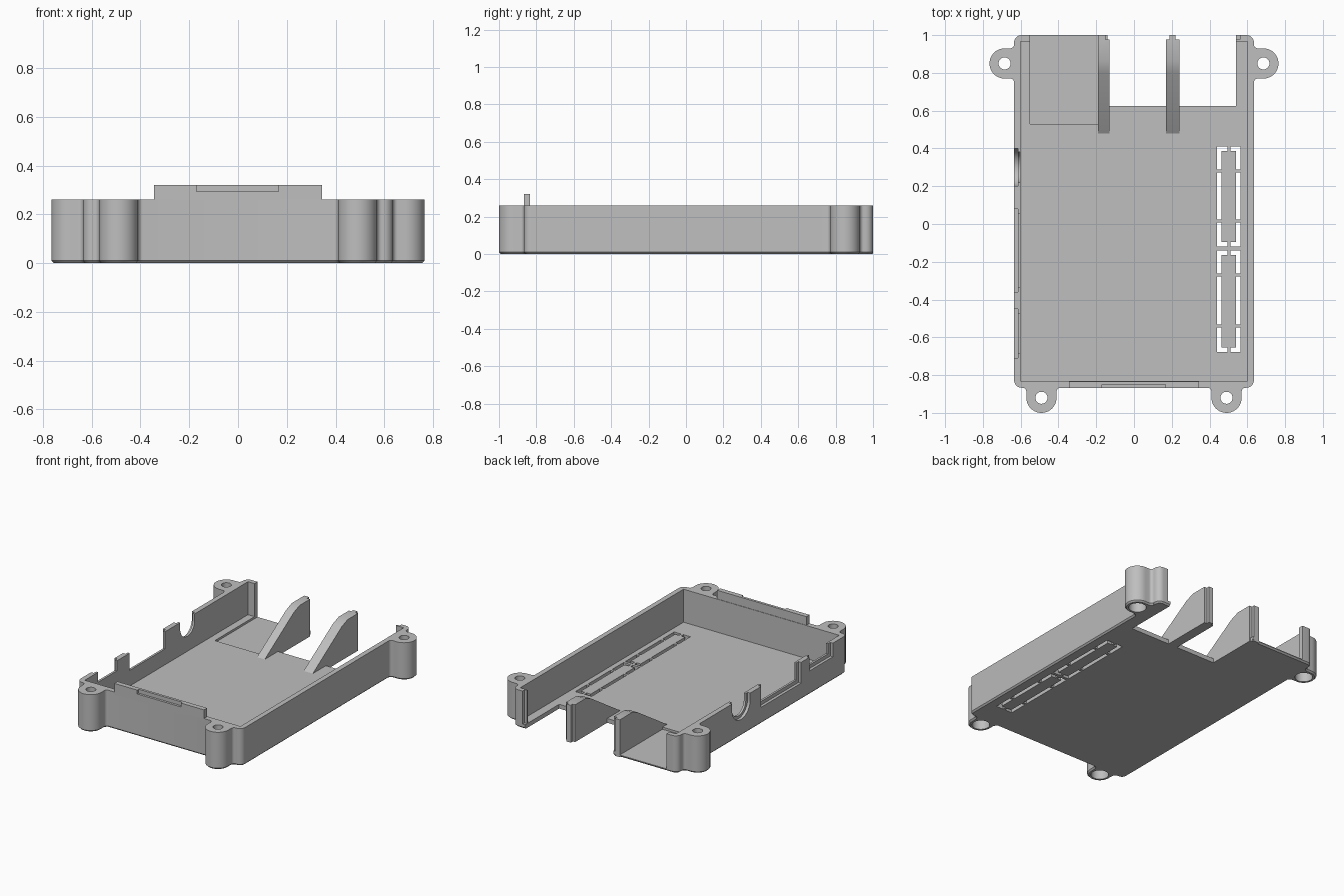
import bpy, bmesh
from math import sin, cos, pi, radians
from mathutils import Matrix

cube = bpy.data.objects.get("Cube")
if cube:
    bpy.data.objects.remove(cube)

GREY = (0.52, 0.52, 0.52, 1)
grey = bpy.data.materials.new("plain grey plastic")
grey.use_nodes = True
grey.diffuse_color = GREY
grey.node_tree.nodes["Principled BSDF"].inputs["Base Color"].default_value = GREY

W, FRONT, BACK, H = 0.635, -0.867, 1.0, 0.26   # outer shell
IN, FLOOR = 0.60, 0.03                          # inner half width, floor thickness


def prism(name, pts, lo, hi, axis="Z", chamfer=0):
    """Extrude a flat outline along Z, or a (y, z) outline along X."""
    bm = bmesh.new()
    place = (lambda a, b, c: (a, b, c)) if axis == "Z" else (lambda a, b, c: (c, a, b))
    rings = [[bm.verts.new(place(a, b, c)) for a, b in pts] for c in (lo, hi)]
    bottom = bm.faces.new(rings[0])
    bm.faces.new(rings[1])
    n = len(pts)
    for i in range(n):
        j = (i + 1) % n
        bm.faces.new((rings[0][i], rings[0][j], rings[1][j], rings[1][i]))
    bmesh.ops.recalc_face_normals(bm, faces=bm.faces)
    if chamfer:
        bmesh.ops.bevel(bm, geom=list(bottom.edges), offset=chamfer, segments=1,
                        affect='EDGES', profile=0.5)
    mesh = bpy.data.meshes.new(name)
    bm.to_mesh(mesh)
    bm.free()
    mesh.materials.append(grey)
    obj = bpy.data.objects.new(name, mesh)
    bpy.context.collection.objects.link(obj)
    return obj


def box(name, x0, x1, y0, y1, z0, z1):
    return prism(name, [(x0, y0), (x1, y0), (x1, y1), (x0, y1)], z0, z1)


def arc(cx, cy, r, a0, a1, n):
    return [(cx + r * cos(radians(a0 + (a1 - a0) * i / n)),
             cy + r * sin(radians(a0 + (a1 - a0) * i / n))) for i in range(n + 1)]


def circle(cx, cy, r, n=32):
    return arc(cx, cy, r, 0, 360 * (n - 1) / n, n - 1)


def combine(target, tool, operation='DIFFERENCE'):
    mod = target.modifiers.new("combine", 'BOOLEAN')
    mod.operation, mod.solver, mod.object = operation, 'EXACT', tool
    bpy.context.view_layer.objects.active = target
    bpy.ops.object.modifier_apply(modifier=mod.name)
    bpy.data.objects.remove(tool)


def cut(target, *dims):
    combine(target, box("cutter", *dims))


# Outer shell with rounded corners
r = 0.04
outline = (arc(W - r, BACK - r, r, 0, 90, 6) + arc(r - W, BACK - r, r, 90, 180, 6)
           + arc(r - W, FRONT + r, r, 180, 270, 6) + arc(W - r, FRONT + r, r, 270, 360, 6))
tray = prism("tray", outline, 0, H, chamfer=0.01)

# Screw ears, flared where they meet the shell
R, F = 0.08, 0.02


def ear_outline(reach):
    half = [(R + F, -0.02)] + arc(R + F, F, F, 270, 180, 5)
    return (half + arc(0, reach, R, 0, 180, 20)
            + [(-u, v) for u, v in reversed(half)])


screws = []
for s in (-1, 1):
    rear = [(s * (W + v), 0.85 + u) for u, v in ear_outline(0.05)]
    front = [(s * 0.49 + u, FRONT - v) for u, v in ear_outline(0.053)]
    for pts in (rear, front):
        combine(tray, prism("ear", pts, 0, H, chamfer=0.01), 'UNION')
    screws += [(s * (W + 0.05), 0.85), (s * 0.49, FRONT - 0.053)]

# Cavity, open back, port bay recess and rear floor opening
cut(tray, -IN, IN, -0.83, 0.967, FLOOR, 0.5)
cut(tray, -0.55, 0.54, 0.9, 1.1, FLOOR, 0.5)
cut(tray, 0.5, 0.56, 0.978, 1.1, FLOOR, 0.5)
cut(tray, -0.55, -0.16, 0.53, 1.1, 0.015, 0.1)
cut(tray, -0.14, 0.54, 0.625, 1.1, -0.1, 0.1)

# Screw holes with counterbores underneath
for x, y in screws:
    combine(tray, prism("cutter", circle(x, y, 0.032), -0.1, 0.5))
    combine(tray, prism("cutter", circle(x, y, 0.056), -0.1, 0.1))

# Port openings in the side wall: a through cut and a wider outer recess
for y0, y1, z in ((-0.36, 0.08, 0.115), (-0.71, -0.45, 0.165)):
    cut(tray, -0.7, -0.615, y0, y1, z, 0.5)
    cut(tray, -0.7, -0.58, y0 + 0.025, y1 - 0.025, z + 0.025, 0.5)
for radius, depth in ((0.1, -0.615), (0.08, -0.58)):
    hole = arc(0.3, 0.215, radius, 180, 360, 20) + [(0.3 + radius, 0.5), (0.3 - radius, 0.5)]
    combine(tray, prism("cutter", hole, -0.7, depth, axis="X"))

# Two slotted break-out panels in the floor, held by small bridges
X0, X1, S, B = 0.44, 0.565, 0.024, 0.008
for y0, y1, bridges in ((-0.12, 0.41, (0.015, 0.28)), (-0.677, -0.14, (-0.54, -0.27))):
    stops = [y0] + list(bridges) + [y1]
    for x in (X0, X1 - S):
        for i in range(3):
            cut(tray, x, x + S, stops[i] + (B if i else 0),
                stops[i + 1] - (B if i < 2 else 0), -0.1, 0.1)
    mid = (X0 + X1) / 2
    for y in (y0, y1 - S):
        cut(tray, X0 + S - 0.001, mid - B, y, y + S, -0.1, 0.1)
        cut(tray, mid + B, X1 - S + 0.001, y, y + S, -0.1, 0.1)

# Raised front tab with a shallow catch groove
tab = box("front_tab", -0.345, 0.345, FRONT, -0.833, H - 0.02, 0.32)
cut(tab, -0.17, 0.167, FRONT - 0.1, FRONT + 0.016, 0.293, 0.4)

# Sloped dividers between the ports, each with a narrow rear tongue
profile = [(0.48, FLOOR), (0.8, 0.235), (0.865, H), (0.978, H),
           (0.978, 0), (0.62, 0), (0.62, 0.01), (0.48, 0.01)]
parts = [tray, tab]
for name, x0, x1, t0, t1 in (("right_divider", -0.19, -0.13, -0.19, -0.152),
                             ("middle_divider", 0.17, 0.24, 0.188, 0.22)):
    fin = prism(name, profile, x0, x1, axis="X")
    tongue = box(name + "_tongue", t0, t1, 0.97, BACK, 0, H)
    combine(fin, tongue, 'UNION')
    parts.append(fin)

# Smooth curved walls, keep edges sharp
bpy.ops.object.select_all(action='DESELECT')
for obj in parts:
    obj.select_set(True)
bpy.context.view_layer.objects.active = tray
bpy.ops.object.shade_smooth_by_angle(angle=radians(30))
